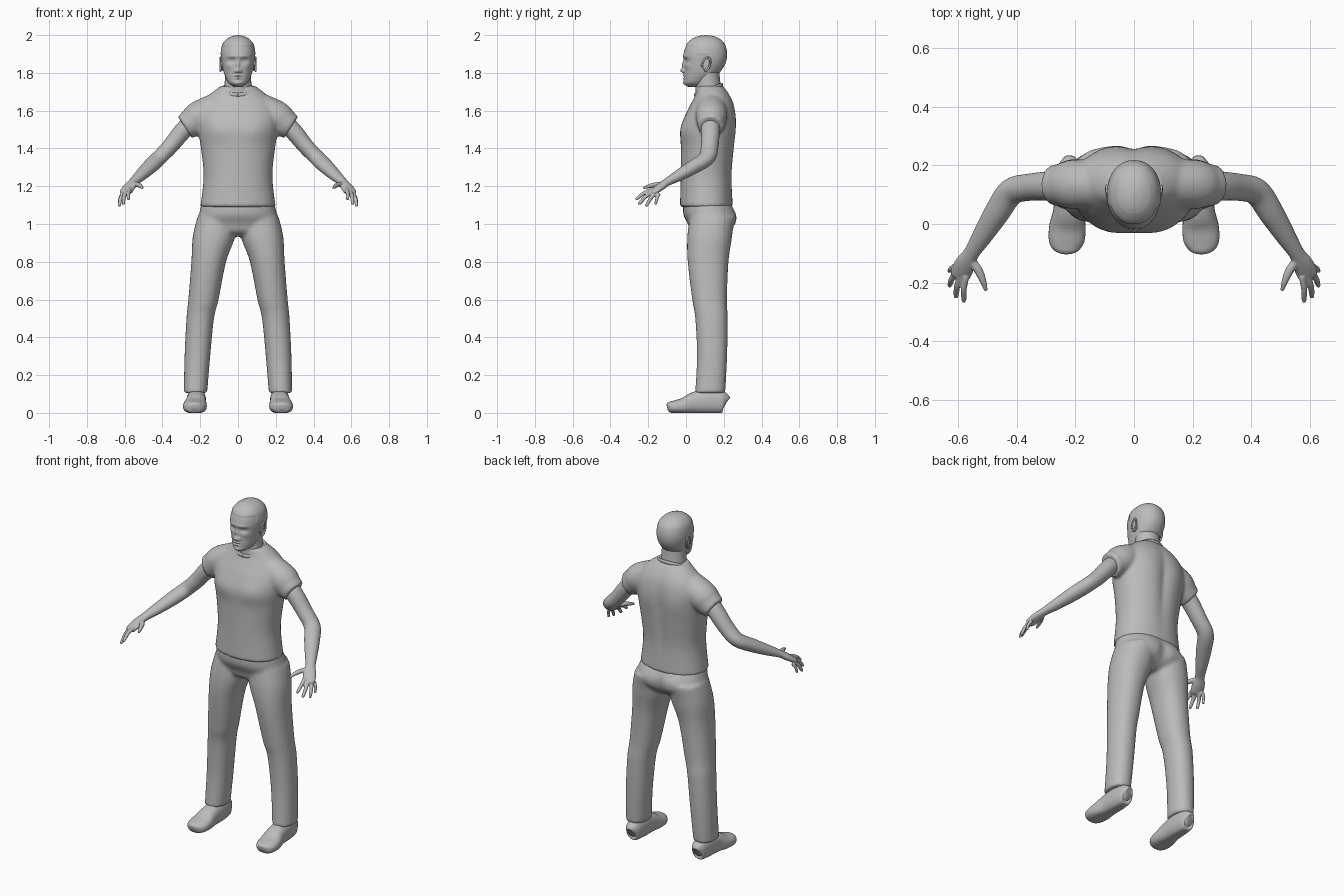
import bpy, bmesh, math
from mathutils import Vector

cube = bpy.data.objects.get("Cube")
if cube:
    bpy.data.objects.remove(cube)

grey = bpy.data.materials.new("plain grey")
grey.use_nodes = True
colour = (0.5, 0.5, 0.5, 1)
grey.diffuse_color = colour
grey.node_tree.nodes["Principled BSDF"].inputs["Base Color"].default_value = colour


def smooth_rows(rows, steps):
    """Catmull-Rom interpolation of rows of numbers."""
    result = []
    last = len(rows) - 1
    for i in range(last):
        a, b, c, d = (rows[min(max(k, 0), last)] for k in range(i - 1, i + 3))
        for s in range(steps):
            t = s / steps
            result.append([q + t / 2 * (r - p + t * (2 * p - 5 * q + 4 * r - e + t * (3 * (q - r) + e - p)))
                           for p, q, r, e in zip(a, b, c, d)])
    result.append(list(rows[last]))
    return result


def loft(bm, rows, level=True, power=2, segments=32, steps=6, up=(0, 0, 1)):
    """Skin rounded sections (x, y, z, width, depth); level keeps them horizontal."""
    rows = smooth_rows(rows, steps)
    centres = [Vector(r[:3]) for r in rows]
    rings = []
    for i, row in enumerate(rows):
        u, v = Vector((1, 0, 0)), Vector((0, 1, 0))
        if not level:
            along = centres[min(i + 1, len(rows) - 1)] - centres[max(i - 1, 0)]
            u = along.cross(Vector(up)).normalized()
            v = u.cross(along).normalized()
        ring = []
        for k in range(segments):
            angle = math.tau * k / segments
            c, s = math.cos(angle), math.sin(angle)
            c = math.copysign(abs(c) ** (2 / power), c)
            s = math.copysign(abs(s) ** (2 / power), s)
            ring.append(bm.verts.new(centres[i] + u * c * abs(row[3]) + v * s * abs(row[4])))
        rings.append(ring)
    for low, high in zip(rings, rings[1:]):
        for k in range(segments):
            n = (k + 1) % segments
            bm.faces.new((low[k], low[n], high[n], high[k]))
    bm.faces.new(rings[0])
    bm.faces.new(rings[-1])


def flip(rows, side):
    return [(row[0] * side, *row[1:]) for row in rows]


def sculpt(bm, spots, middle):
    """Push soft spots (x, z, x radius, z radius, amount) along y; back ones have positive amounts flagged."""
    for x, z, rx, rz, push, back in spots:
        for side in {math.copysign(1, x), math.copysign(1, -x)} if x else {1}:
            for v in bm.verts:
                depth = (v.co.y - middle) * (1 if back else -1)
                if depth > 0:
                    fall = math.exp(-((v.co.x - x * side) / rx) ** 2 - ((v.co.z - z) / rz) ** 2)
                    v.co.y += push * fall * min(depth / 0.05, 1)


def finish(name, bm, voxel=0, relax=4):
    bmesh.ops.recalc_face_normals(bm, faces=bm.faces)
    mesh = bpy.data.meshes.new(name)
    bm.to_mesh(mesh)
    bm.free()
    mesh.materials.append(grey)
    for face in mesh.polygons:
        face.use_smooth = True
    obj = bpy.data.objects.new(name, mesh)
    bpy.context.collection.objects.link(obj)
    if voxel:
        remesh = obj.modifiers.new("Blend", "REMESH")
        remesh.mode = "VOXEL"
        remesh.voxel_size = voxel
        remesh.use_smooth_shade = True
        soften = obj.modifiers.new("Soften", "SMOOTH")
        soften.factor = 0.5
        soften.iterations = relax
    return obj


SIDES = (("left", 1), ("right", -1))

# Shirt: torso with two short sleeves
bm = bmesh.new()
loft(bm, [(0, .108, 1.09, .2, .14), (0, .108, 1.25, .182, .136), (0, .115, 1.4, .196, .142),
          (0, .118, 1.5, .212, .145), (0, .13, 1.58, .215, .132), (0, .14, 1.64, .19, .112),
          (0, .14, 1.69, .145, .088), (0, .128, 1.73, .092, .07)], power=2.2, segments=48)
sculpt(bm, [(0, 1.45, .03, .2, -.014, True), (.1, 1.5, .07, .06, -.01, False),
            (.1, 1.53, .07, .09, .008, True)], .12)
for _, side in SIDES:
    loft(bm, flip([(.1, .135, 1.62, .08, .08), (.2, .135, 1.57, .085, .085),
                   (.245, .133, 1.536, .075, .077), (.282, .132, 1.512, .067, .068)], side), level=False)
finish("shirt", bm, .009, 6)

# Collar ring round the neck
bm = bmesh.new()
ring = [math.tau * k / 24 for k in range(25)]
loft(bm, [(.086 * math.sin(a), .12 - .07 * math.cos(a), 1.71 - .026 * math.cos(a), .007, .011)
          for a in ring], level=False, segments=10, steps=2)
finish("collar", bm)

# Trousers: hips and two legs
bm = bmesh.new()
loft(bm, [(0, .11, 1.11, .192, .126), (0, .124, 1.05, .207, .138), (0, .134, 1, .215, .124),
          (0, .125, .96, .17, .1), (0, .125, .935, .09, .06)], power=2.2)
for _, side in SIDES:
    loft(bm, flip([(.11, .135, 1.04, .105, .115), (.128, .125, .93, .112, .118), (.155, .117, .8, .092, .108),
                   (.183, .125, .6, .08, .092), (.2, .135, .5, .073, .086), (.215, .138, .3, .068, .08),
                   (.225, .128, .105, .062, .08)], side), power=2.2)
sculpt(bm, [(.1, 1.04, .07, .06, .012, True), (0, 1.02, .025, .06, -.014, True)], .12)
finish("trousers", bm, .01, 6)

# Shoes, flat underneath
for name, side in SIDES:
    bm = bmesh.new()
    loft(bm, flip([(.22, .212, .05, .018, .03), (.22, .198, .055, .04, .055), (.22, .13, .062, .05, .066),
                   (.222, .05, .054, .053, .058), (.227, -.01, .038, .062, .043), (.23, -.06, .032, .06, .034),
                   (.23, -.09, .03, .042, .027), (.23, -.1, .028, .015, .014)], side), level=False, power=2.4)
    for v in bm.verts:
        v.co.z = max(v.co.z, 0)
    finish(name + "_shoe", bm)

# Arms with hands: each finger runs from a knuckle to its tip
FINGERS = [((.573, -.178, 1.183), (.58, -.266, 1.128), .0105),
           ((.592, -.177, 1.172), (.607, -.25, 1.103), .011),
           ((.605, -.162, 1.163), (.629, -.212, 1.092), .0105),
           ((.61, -.143, 1.16), (.63, -.162, 1.102), .009)]
for name, side in SIDES:
    bm = bmesh.new()
    loft(bm, flip([(.2, .13, 1.565, .05, .05), (.28, .13, 1.505, .05, .048), (.36, .125, 1.41, .046, .043),
                   (.42, .108, 1.348, .046, .04), (.47, .035, 1.3, .043, .037), (.52, -.045, 1.253, .034, .029),
                   (.555, -.1, 1.222, .027, .021), (.575, -.135, 1.197, .035, .02),
                   (.592, -.17, 1.172, .036, .016), (.598, -.185, 1.163, .026, .011)], side), level=False)
    for knuckle, tip, radius in FINGERS:
        start, end = Vector(knuckle), Vector(tip)
        path = [start.lerp(end, t) + Vector((.004, 0, .008)) * math.sin(math.pi * t) for t in (0, .5, .93, 1)]
        loft(bm, flip([(*p, radius * w, radius * w) for p, w in zip(path, (1.1, 1, .8, .4))], side),
             level=False, segments=12)
    loft(bm, flip([(.56, -.115, 1.213, .014, .014), (.53, -.16, 1.208, .015, .013),
                   (.514, -.197, 1.2, .011, .011), (.505, -.228, 1.19, .006, .006)], side),
         level=False, segments=12)
    finish(name + "_arm", bm, .004, 3)

# Neck
bm = bmesh.new()
loft(bm, [(0, .125, 1.66, .082, .075), (0, .117, 1.74, .071, .066), (0, .11, 1.82, .069, .066)])
finish("neck", bm)

# Head: skull with pressed and raised features
bm = bmesh.new()
loft(bm, [(0, .048, 1.726, .022, .035), (0, .05, 1.745, .048, .058), (0, .064, 1.77, .063, .074),
          (0, .083, 1.8, .075, .092), (0, .098, 1.85, .086, .108), (0, .101, 1.9, .09, .114),
          (0, .104, 1.95, .081, .1), (0, .105, 1.98, .058, .072), (0, .105, 1.994, .032, .042),
          (0, .105, 2, .004, .005)], power=2.15, segments=96, steps=10)
EYE, NOSE, MOUTH = 1.865, 1.812, 1.779
sculpt(bm, [(.034, EYE, .02, .012, .014, False), (.034, EYE, .012, .006, -.006, False),
            (.03, 1.888, .025, .008, -.005, False), (0, 1.842, .008, .022, -.012, False),
            (0, NOSE, .012, .012, -.02, False), (.015, NOSE - .004, .007, .008, -.01, False),
            (0, MOUTH + .007, .022, .005, -.007, False), (0, MOUTH - .008, .018, .005, -.007, False),
            (0, MOUTH, .024, .0025, .004, False), (0, 1.743, .025, .013, -.008, False),
            (.05, 1.835, .02, .015, -.004, False)], .08)
# Close-cropped hair stands slightly proud of the skin
for v in bm.verts:
    hairline = 1.8 if v.co.y > .125 else 1.895 if v.co.y > .06 else 1.945
    if hairline < v.co.z < 1.985:
        v.co.x *= 1.025
        v.co.y += (v.co.y - .1) * .025
finish("head", bm)

# Ears: a shallow dish with a raised rim
for name, side in SIDES:
    bm = bmesh.new()
    bmesh.ops.create_uvsphere(bm, u_segments=20, v_segments=12, radius=1)
    for v in bm.verts:
        v.co = Vector((side * .083 + v.co.x * .009, .106 + v.co.y * .02, 1.846 + v.co.z * .035))
    rim = [math.radians(a) for a in range(-90, 200, 24)]
    loft(bm, [(side * (.088 + .006 * math.cos(a / 2)), .107 + .021 * math.cos(a) + .008 * math.sin(a),
               1.846 + .036 * math.sin(a), .005, .005) for a in rim],
         level=False, segments=10, steps=2, up=(1, 0, 0))
    finish(name + "_ear", bm)
